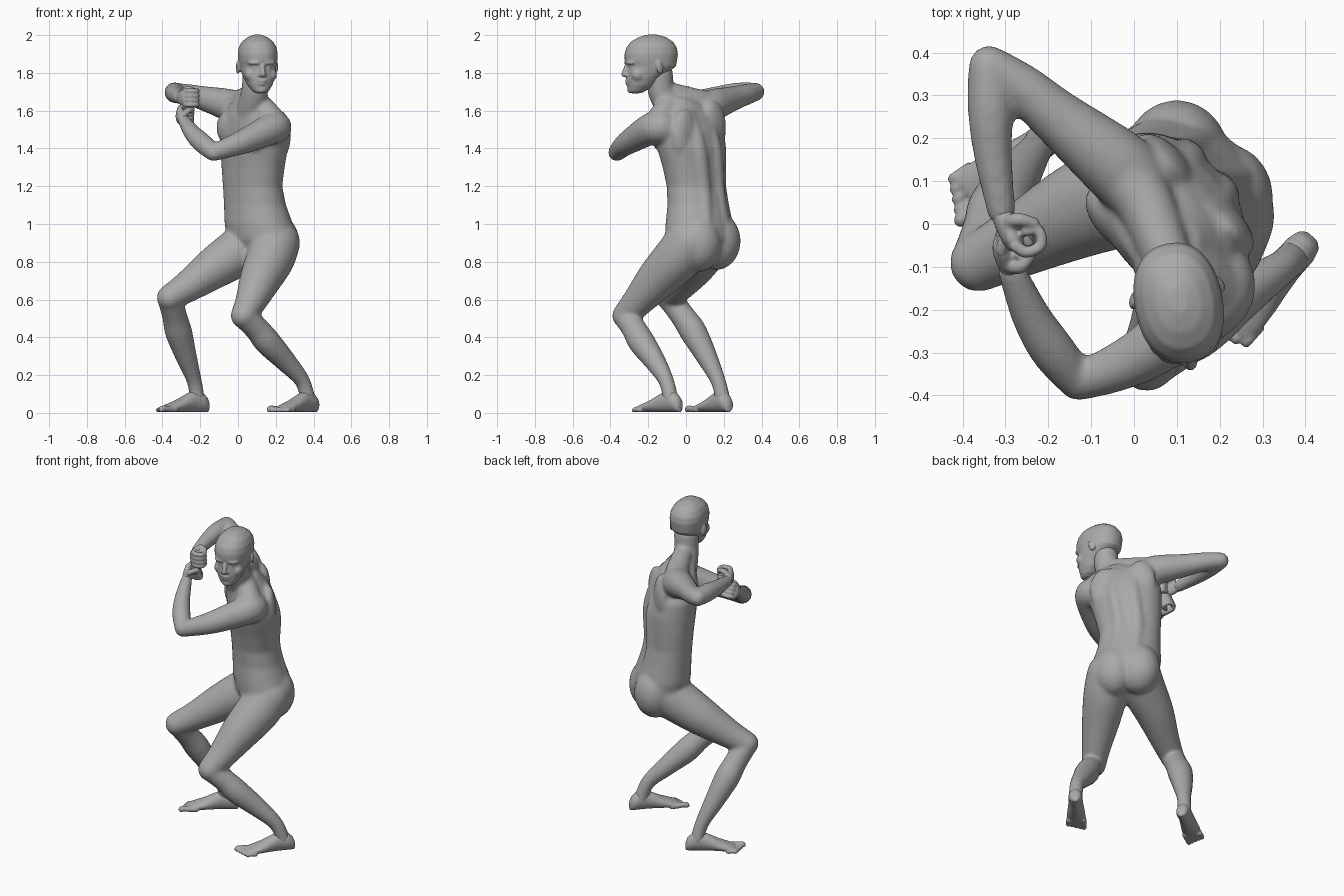
import bpy, bmesh, math
from mathutils import Vector as V, Matrix

bm = bmesh.new()
UP = V((0, 0, 1))
skin = bpy.data.materials.new("plain grey")
skin.diffuse_color = (0.4, 0.4, 0.4, 1)


def finish(name, voxel, rounds):
    """Fuse everything built so far into one smooth skin, then start afresh."""
    global bm
    bmesh.ops.recalc_face_normals(bm, faces=bm.faces[:])
    mesh = bpy.data.meshes.new(name)
    bm.to_mesh(mesh)
    bm.free()
    bm = bmesh.new()
    ob = bpy.data.objects.new(name, mesh)
    bpy.context.collection.objects.link(ob)
    mesh.materials.append(skin)
    fuse = ob.modifiers.new("fuse", 'REMESH')
    fuse.mode = 'VOXEL'
    fuse.voxel_size = voxel
    fuse.use_smooth_shade = True
    soft = ob.modifiers.new("soften", 'SMOOTH')
    soft.factor = 0.5
    soft.iterations = rounds


def squash(t, p):
    return math.copysign(abs(t) ** p, t)


def loft(rings, n=24, p=1.0):
    """Closed skin over (centre, u, v) rings; p below 1 makes them boxier."""
    loops = []
    for c, u, v in rings:
        loops.append([bm.verts.new(c + u * squash(math.cos(2 * math.pi * i / n), p)
                                   + v * squash(math.sin(2 * math.pi * i / n), p)) for i in range(n)])
    for a, b in zip(loops, loops[1:]):
        for i in range(n):
            bm.faces.new((a[i], a[(i + 1) % n], b[(i + 1) % n], b[i]))
    bm.faces.new(loops[0][::-1])
    bm.faces.new(loops[-1])


def blob(c, size, turn=0.0, tilt=0.0):
    """Ellipsoid, turned about z and tilted about x."""
    m = (Matrix.Translation(V(c)) @ Matrix.Rotation(turn, 4, 'Z') @ Matrix.Rotation(tilt, 4, 'X')
         @ Matrix.Diagonal((*size, 1)))
    bmesh.ops.create_icosphere(bm, subdivisions=3, radius=1, matrix=m)


def tube(pts, grow=0.0):
    """Round limb through (x, y, z, radius) points with ball ends; grow offsets the shrink of softening."""
    pts = [(*q[:3], q[3] + grow / q[3]) for q in pts]
    p = [V(q) for q in pts]
    p = [p[0]] + p + [p[-1]]
    path = []
    for a, b, c, d in zip(p, p[1:], p[2:], p[3:]):
        for k in range(6):
            t = k / 6
            path.append(0.5 * (2 * b + (c - a) * t + (2 * a - 5 * b + 4 * c - d) * t * t
                               + (3 * b - a - 3 * c + d) * t ** 3))
    path.append(p[-1])
    rings = []
    for i, q in enumerate(path):
        tan = (path[min(i + 1, len(path) - 1)] - path[max(i - 1, 0)]).to_3d().normalized()
        side = tan.cross(V((0.31, -0.52, 0.8))).normalized()
        rings.append((q.to_3d(), side * q.w, tan.cross(side) * q.w))
    loft(rings, 24)
    for q in (pts[0], pts[-1]):
        blob(q[:3], (q[3],) * 3)


def limb(*pts):
    tube(pts, 1.3e-4)


def stack(rows, p=1.0):
    """Upright form from (x, y, z, half width, half depth, turn in degrees)."""
    rings = []
    for x, y, z, w, d, a in rows:
        a = math.radians(a)
        rings.append((V((x, y, z)), V((math.cos(a), math.sin(a), 0)) * w, V((-math.sin(a), math.cos(a), 0)) * d))
    loft(rings, 32, p)


# Torso, turned toward one side
stack([(0.13, 0.06, 0.80, 0.10, 0.08, -42), (0.135, 0.07, 0.85, 0.17, 0.13, -42),
       (0.13, 0.07, 0.92, 0.20, 0.16, -42), (0.11, 0.07, 1.00, 0.195, 0.157, -43),
       (0.09, 0.065, 1.10, 0.18, 0.14, -44), (0.077, 0.055, 1.20, 0.176, 0.13, -45),
       (0.08, 0.045, 1.30, 0.19, 0.137, -46), (0.085, 0.03, 1.40, 0.206, 0.145, -47),
       (0.082, 0.01, 1.50, 0.215, 0.14, -49), (0.075, -0.005, 1.57, 0.19, 0.125, -50),
       (0.068, -0.02, 1.63, 0.13, 0.10, -50), (0.07, -0.05, 1.67, 0.08, 0.08, -48)], 0.95)


def on_torso(x, y, side, fwd, z, deg=-46):
    a = math.radians(deg)
    return (x + side * math.cos(a) + fwd * math.sin(a), y + side * math.sin(a) - fwd * math.cos(a), z)


for s in (-1, 1):
    # Chest, shoulder blades and the ridges beside the spine
    blob(on_torso(0.08, 0.01, s * 0.08, 0.083, 1.49 - 0.02 * s), (0.10, 0.055, 0.10), math.radians(-46))
    blob(on_torso(0.08, 0.01, s * 0.10, -0.085, 1.49 - 0.02 * s), (0.09, 0.045, 0.14), math.radians(-46))
    limb((*on_torso(0.12, 0.07, s * 0.06, -0.105, 0.98), 0.045), (*on_torso(0.08, 0.06, s * 0.05, -0.09, 1.18), 0.045),
         (*on_torso(0.085, 0.03, s * 0.055, -0.102, 1.4), 0.047), (*on_torso(0.075, 0.0, s * 0.05, -0.07, 1.57), 0.045))
# Buttocks
blob((0.10, 0.16, 0.91), (0.122, 0.13, 0.155))
blob((0.205, 0.065, 0.90), (0.12, 0.125, 0.155))
# Trapezius slopes
limb((0.075, -0.07, 1.69, 0.055), (0.025, 0.05, 1.65, 0.066), (-0.03, 0.12, 1.63, 0.075))
limb((0.085, -0.08, 1.67, 0.05), (0.14, -0.11, 1.60, 0.065), (0.19, -0.15, 1.53, 0.075))
# Neck
limb((0.095, -0.14, 1.79, 0.07), (0.088, -0.13, 1.70, 0.069), (0.072, -0.08, 1.61, 0.078))

# Arms: shoulder to elbow, elbow to wrist
limb((0.01, 0.09, 1.60, 0.085), (-0.05, 0.145, 1.63, 0.084), (-0.18, 0.25, 1.665, 0.063), (-0.26, 0.318, 1.685, 0.053),
     (-0.338, 0.368, 1.70, 0.046))
limb((-0.338, 0.368, 1.70, 0.046), (-0.335, 0.27, 1.695, 0.051), (-0.33, 0.17, 1.685, 0.043),
     (-0.31, 0.03, 1.67, 0.029))
limb((0.18, -0.10, 1.50, 0.085), (0.19, -0.17, 1.51, 0.084), (0.05, -0.285, 1.445, 0.066), (-0.04, -0.335, 1.41, 0.054),
     (-0.13, -0.367, 1.378, 0.043))
limb((-0.13, -0.367, 1.378, 0.043), (-0.19, -0.295, 1.43, 0.05), (-0.24, -0.215, 1.48, 0.043),
     (-0.285, -0.11, 1.545, 0.029))

# Thighs and shins
limb((0.08, 0.125, 0.91, 0.13), (-0.01, 0.08, 0.845, 0.126), (-0.13, 0.03, 0.765, 0.110),
     (-0.265, -0.04, 0.67, 0.083), (-0.362, -0.09, 0.61, 0.067))
limb((0.198, 0.02, 0.90, 0.13), (0.17, -0.05, 0.815, 0.127), (0.12, -0.15, 0.71, 0.11),
     (0.068, -0.255, 0.59, 0.082), (0.03, -0.322, 0.515, 0.067))
limb((-0.362, -0.088, 0.61, 0.064), (-0.335, -0.015, 0.51, 0.064), (-0.315, 0.038, 0.43, 0.07),
     (-0.275, 0.108, 0.3, 0.055), (-0.232, 0.17, 0.17, 0.037), (-0.215, 0.195, 0.07, 0.037))
limb((0.03, -0.322, 0.515, 0.064), (0.1, -0.275, 0.445, 0.064), (0.157, -0.235, 0.375, 0.069),
     (0.255, -0.162, 0.27, 0.054), (0.34, -0.105, 0.17, 0.038), (0.37, -0.08, 0.07, 0.038))
finish("body", 0.009, 13)


def fist(name, wrist, knuckle, curl):
    """Palm, four curled fingers and a thumb gripping an upright axis."""
    w, k, c = V(wrist), V(knuckle), V(curl).normalized()
    f = (k - w).normalized()
    g = f.cross(c).normalized()
    g = g if g.z > 0 else -g
    loft([(w.lerp(k, t), g * a, c * b) for t, a, b in
          ((-.25, .025, .024), (0, .028, .026), (.4, .04, .027), (.8, .048, .026), (1.1, .043, .018))])
    for i in range(4):
        b = k + g * (i - 1.5) * 0.024
        bend = [b, b + f * 0.022 + c * 0.018, b + f * 0.018 + c * 0.055, b - f * 0.018 + c * 0.064, b - f * 0.024 + c * 0.035]
        tube([(*q, 0.0145 - 0.0006 * j) for j, q in enumerate(bend)])
    b = w.lerp(k, 0.35)
    tube([(*(b + g * 0.025 + c * 0.005), 0.018), (*(b + g * 0.045 + c * 0.03), 0.016),
          (*(b + g * 0.038 + c * 0.06 + f * 0.02), 0.014)])
    finish(name, 0.005, 3)


fist("right_hand", (-0.31, 0.03, 1.67), (-0.277, -0.05, 1.668), (0.92, 0.3, 0))
fist("left_hand", (-0.285, -0.11, 1.545), (-0.31, -0.045, 1.577), (0.95, 0.25, 0.1))


def foot(name, x, y, d, inner):
    """Foot along direction d; inner is the big toe side."""
    o, d = V((x, y, 0)), V((*d, 0)).normalized()
    s = V((-d.y, d.x, 0)) * inner
    loft([(o + d * t + UP * (h + 0.004), s * w, UP * h) for t, w, h in
          ((-.062, .016, .026), (-.05, .032, .04), (-.02, .04, .054), (.03, .04, .058), (.08, .045, .047),
           (.13, .052, .034), (.18, .056, .024), (.22, .052, .016))])
    for i in range(5):
        r = 0.0165 if i == 0 else 0.0125
        a = o + s * (0.042 - 0.0225 * i) + UP * (r + 0.002)
        reach = 0.272 - 0.01 * i
        tube([(*(a + d * 0.18), r), (*(a + d * (reach - 0.02) + UP * 0.004), r), (*(a + d * (reach - 0.006)), r)])
    finish(name, 0.0055, 4)


foot("right_foot", -0.21, 0.195, (-0.82, -0.57), 1)
foot("left_foot", 0.375, -0.075, (-0.66, -0.75), -1)

# Head
TURN = 11


def on_head(side, fwd, z):
    a = math.radians(TURN)
    return (0.105 + side * math.cos(a) + fwd * math.sin(a), -0.188 + side * math.sin(a) - fwd * math.cos(a), z)


stack([(*on_head(0, f, z), w, d, TURN) for z, f, w, d in
       ((1.692, .085, .026, .03), (1.705, .072, .045, .048), (1.735, .055, .066, .07), (1.77, .042, .08, .087),
        (1.805, .015, .09, .112), (1.835, -.006, .096, .13), (1.865, -.002, .101, .139), (1.90, -.004, .103, .142),
        (1.935, -.006, .097, .134), (1.965, -.008, .081, .112), (1.988, -.01, .053, .075), (2.002, -.01, .02, .03))], 0.88)
a = math.radians(TURN)
tube([(*on_head(0, .124, 1.845), .012), (*on_head(0, .137, 1.81), .014), (*on_head(0, .141, 1.793), .016)])  # nose
blob(on_head(0, .122, 1.758), (.028, .016, .009), a)  # upper lip
blob(on_head(0, .119, 1.743), (.024, .016, .010), a)  # lower lip
blob(on_head(0, .104, 1.71), (.028, .022, .018), a)   # chin
for s in (-1, 1):
    blob(on_head(s * .04, .116, 1.853), (.036, .018, .011), a + s * 0.35)  # brow
    blob(on_head(s * .036, .106, 1.832), (.017, .016, .012), a)            # eye
    blob(on_head(s * .05, .075, 1.79), (.036, .04, .038), a + s * 0.5)     # cheek
    blob(on_head(s * .014, .129, 1.788), (.011, .012, .009), a)            # nostril wing
    blob(on_head(s * .102, -.03, 1.828), (.010, .021, .036), a + s * 0.4, 0.2)  # ear
finish("head", 0.0055, 6)
